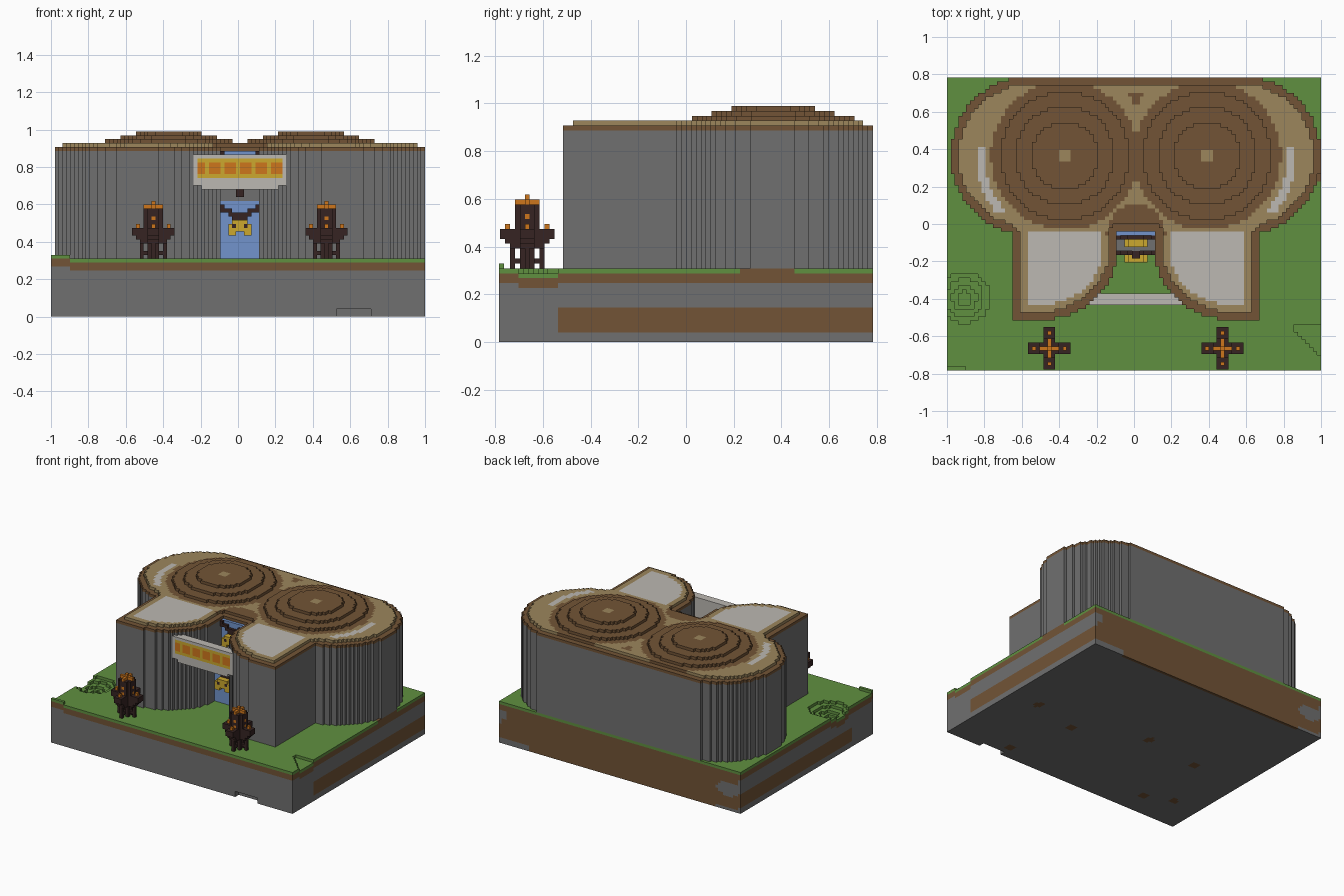
import bpy
import bmesh
import math

if "Cube" in bpy.data.objects:
    bpy.data.objects.remove(bpy.data.objects["Cube"], do_unlink=True)

V = 2 / 97        # edge of one block
MID = V / 2       # symmetry plane of the building


# ---- colours -------------------------------------------------------------
def linear(c):
    c /= 255
    return c / 12.92 if c <= 0.04045 else ((c + 0.055) / 1.055) ** 2.4


PALETTE = {
    "stone grey": (112, 112, 112), "grass green": (96, 144, 64),
    "earth brown": (114, 84, 54), "sand tan": (156, 134, 92),
    "pale grey": (188, 184, 178), "dark iron": (54, 36, 34),
    "flame orange": (206, 118, 28), "gold yellow": (204, 168, 46),
    "door blue": (114, 148, 204),
}
MATERIALS = {}
for label, rgb in PALETTE.items():
    mat = bpy.data.materials.new(label)
    mat.use_nodes = True
    colour = (*[linear(c) for c in rgb], 1)
    mat.diffuse_color = colour
    mat.node_tree.nodes["Principled BSDF"].inputs["Base Color"].default_value = colour
    MATERIALS[label] = mat
STONE, GRASS, EARTH, TAN, PALE, IRON, FLAME, GOLD, BLUE = PALETTE


# ---- block builder: rule(a, b, k) gives a colour or None -------------------
def blocks(name, at, size, rule):
    nx, ny, nz = size
    cells = {}
    for i in range(nx):
        for j in range(ny):
            for k in range(nz):
                c = rule(i - (nx - 1) / 2, j - (ny - 1) / 2, k)
                if c:
                    cells[i, j, k] = c
    bm = bmesh.new()
    corners, slots = {}, []
    for cell, c in cells.items():
        if c not in slots:
            slots.append(c)
        for axis in range(3):
            for step in (0, 1):
                near = list(cell)
                near[axis] += 2 * step - 1
                if tuple(near) in cells:
                    continue
                ring = []
                for du, dv in ((0, 0), (1, 0), (1, 1), (0, 1)):
                    p = list(cell)
                    p[axis] += step
                    p[(axis + 1) % 3] += du
                    p[(axis + 2) % 3] += dv
                    p = tuple(p)
                    if p not in corners:
                        corners[p] = bm.verts.new(
                            ((p[0] - nx / 2) * V, (p[1] - ny / 2) * V, p[2] * V))
                    ring.append(corners[p])
                face = bm.faces.new(ring if step else ring[::-1])
                face.material_index = slots.index(c)
    # merge flat areas of one colour
    bmesh.ops.dissolve_limit(bm, angle_limit=0.01, use_dissolve_boundaries=False,
                             verts=bm.verts[:], edges=bm.edges[:], delimit={'MATERIAL'})
    mesh = bpy.data.meshes.new(name)
    bm.to_mesh(mesh)
    bm.free()
    for c in slots:
        mesh.materials.append(MATERIALS[c])
    obj = bpy.data.objects.new(name, mesh)
    obj.location = at
    bpy.context.collection.objects.link(obj)
    return obj


def solid(colour):
    return lambda a, b, k: colour


# ---- ground --------------------------------------------------------------
SPOTS = [(.76, -.1), (.39, -.19), (.53, -.67), (-.12, .02),
         (-.58, -.59), (-.78, -.51), (-.58, -.05)]


def ground_height(x, y):
    if x < -.9 and y < -.76:
        return 16
    if x > .86 and y < -.53 and x > .86 - (y + .58) * 1.0:
        return 14
    d = math.hypot(x + .906, y + .396)
    return 15 - sum(d < r for r in (.04, .065, .1, .135))


def ground_rule(a, b, k):
    x, y, z = a * V, b * V, (k + .5) * V
    top = ground_height(x, y)
    if k >= top or (k < 2 and y < -.74 and .53 < x < .71):
        return None
    if x > .985 and .23 < y < .45 and k > 11:
        return EARTH
    if k == top - 1:
        return GRASS
    if k >= top - 3:
        return EARTH
    if abs(x) > .985:
        return EARTH if y > -.53 and .04 < z < .145 else STONE
    if y > .77:
        patch = (x > .75 and z < .05) or (x < -.8 and z < .03) \
            or math.hypot((x + .9) / 2, z - .16) < .05 or (x > .93 and z > .18)
        return STONE if patch else EARTH
    if k == 0 and any(math.hypot(x - p, y - q) < .035 for p, q in SPOTS):
        return EARTH
    return STONE


blocks("ground", (0, 0, 0), (97, 76, 16), ground_rule)


# ---- building footprint: rounded hall plus two curved front wings -----------
def footprint(x, y):
    if abs(x) > 1 or y > .785:
        return False
    u = abs(x - MID)
    if u < 5 * V and y < -2 * V:
        return False
    if math.hypot(max(u - .565, 0), y - .365) < .425:
        return True
    if u > .667 or y < -.515 or y > .3:
        return False
    return u > .5 or y > -.1 or math.hypot(u - .5, y + .1) < .41


def inset(x, y, r):
    return all(footprint(x + r * math.cos(t * math.pi / 8),
                         y + r * math.sin(t * math.pi / 8)) for t in range(16))


def on_plan(test):
    return {(i - 48, j - 37.5) for i in range(97) for j in range(76)
            if test((i - 48) * V, (j - 37.5) * V)}


plan = on_plan(footprint)
deck = on_plan(lambda x, y: inset(x, y, .042))
panel = on_plan(lambda x, y: y < -.05 and inset(x, y, .08))

blocks("walls", (0, 0, 15 * V), (97, 76, 28),
       lambda a, b, k: STONE if (a, b) in plan else None)


def deck_colour(a, b):
    x, y = abs(a * V - MID), b * V
    d = math.hypot(x - .38, y - .365)
    if (a, b) in panel:
        return PALE
    if d < .395 or math.hypot(x, y + .05) < .155:
        return EARTH
    if .64 < y < .71 and x < (y - .63) * .6:
        return EARTH
    if .43 < d < .475 and .07 < y < .41 and x > .66:
        return PALE
    return TAN


def roof_rule(a, b, k):
    if k == 0:
        return EARTH if (a, b) in plan else None
    return deck_colour(a, b) if (a, b) in deck else None


blocks("roof", (0, 0, 43 * V), (97, 76, 2), roof_rule)


# ---- stepped roof domes ----------------------------------------------------
def dome_rule(a, b, k):
    d = math.hypot(a, b) * V
    if d > (.345, .265, .178)[k]:
        return None
    return TAN if k == 2 and d < .035 else EARTH


for side, label in ((-1, "right"), (1, "left")):
    blocks(label + "_roof_dome", (MID + side * .38, .365, 45 * V), (35, 35, 3), dome_rule)

# ---- entrance: door, lintel and upper window -------------------------------
blocks("door", (MID, -4.5 * V, 15 * V), (10, 5, 15), solid(BLUE))
blocks("door_lintel", (MID, -4.5 * V, 30 * V), (10, 5, 4), solid(STONE))
blocks("upper_window", (MID, -2.5 * V, 34 * V), (10, 1, 9), solid(BLUE))
blocks("lintel_bracket", (MID, -8 * V, 31 * V), (2, 2, 3), solid(IRON))


# ---- winged ornaments over the door -----------------------------------------
def ornament_rule(a, b, k):
    h = abs(a)
    if 3 <= k - .6 * h < 4.8:
        return IRON if b == 1 else None
    if k == 0:
        return GOLD if 1 < h < 3 else None
    if k < 4 and h < (3 if k < 3 else 2):
        return IRON if k == 2 and 1 < h < 2 else GOLD
    return None


blocks("door_ornament", (MID, -8.5 * V, 21 * V), (10, 3, 9), ornament_rule)
blocks("window_ornament", (MID, -4.5 * V, 35 * V), (10, 3, 8), ornament_rule)


# ---- banner between the wings, with plain tiles -----------------------------
def banner_rule(a, b, k):
    if b > -1 or not 2 <= k <= 6 or abs(a) > 11:
        return PALE
    return FLAME if 3 <= k <= 5 and int(a + 11.5) % 4 != 3 else GOLD


blocks("banner", (MID, -19.5 * V, 34 * V), (24, 3, 8), banner_rule)
blocks("banner_ledge", (MID, -19.5 * V, 33 * V), (20, 3, 1), solid(PALE))


# ---- braziers ----------------------------------------------------------------
def brazier_rule(a, b, k):
    m, n = max(abs(a), abs(b)), min(abs(a), abs(b))
    if k < 4:
        leg = (n == 0 and m == 3) or m == n == 1
        bar = k == 1 and n == 0
        return IRON if (leg or bar) and m <= 3 else None
    if k < 8 and n <= 1 and m <= (3, 4, 5, 5)[k - 4]:
        return IRON
    if k == 8 and n == 0 and m == 4:
        return FLAME
    if 8 <= k < 13 and n <= 1 and m <= 2:
        return FLAME if k in (8, 10) and m == 2 and n == 0 else IRON
    if (k == 13 and n == 0 and m <= 2) or (k == 14 and m == 0):
        return FLAME
    return None


for side, label in ((-1, "right"), (1, "left")):
    blocks(label + "_brazier", (MID + side * .463, -.665, 15 * V), (11, 11, 15), brazier_rule)
